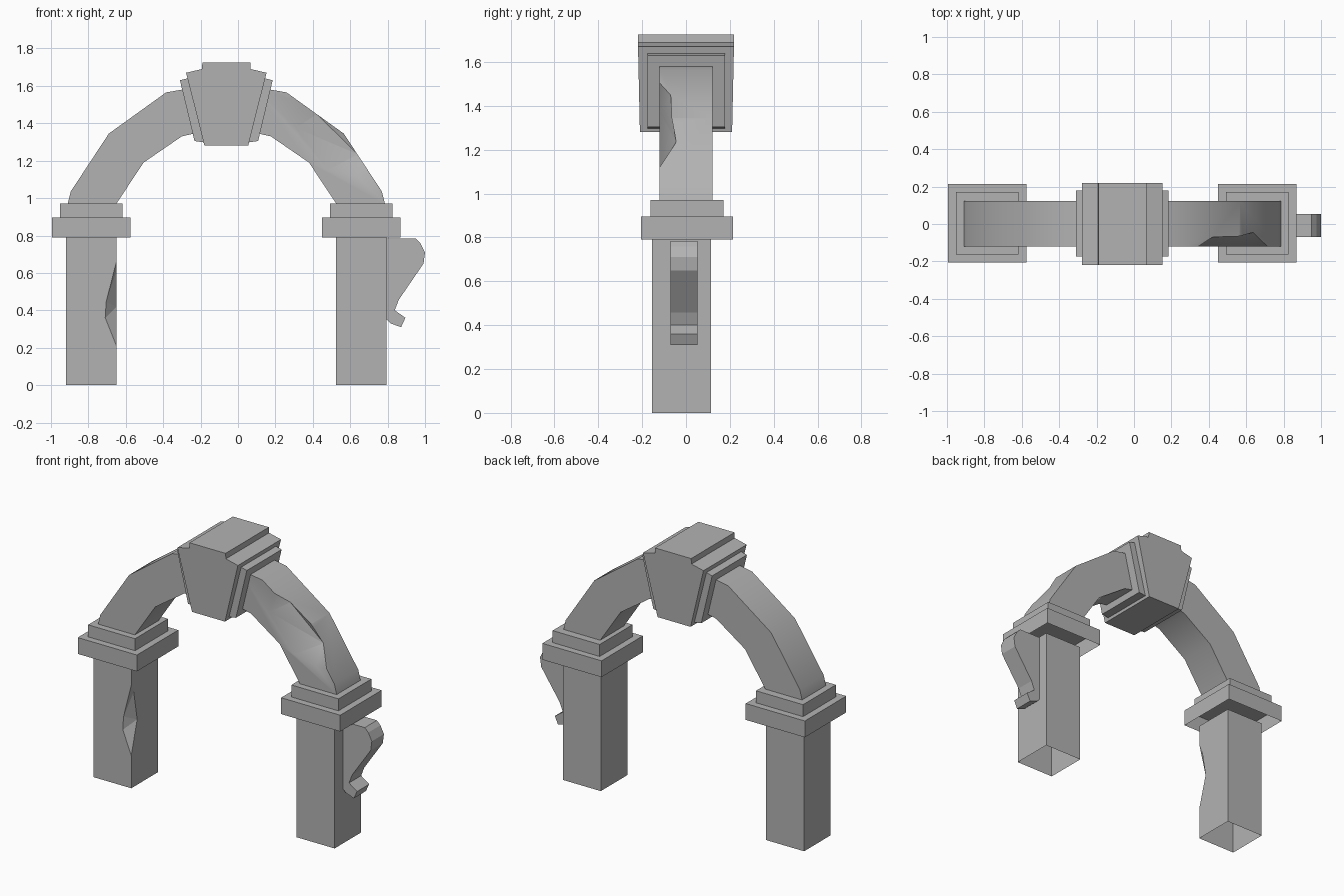
import bpy
import bmesh
from mathutils import Vector

cube = bpy.data.objects.get("Cube")
if cube:
    bpy.data.objects.remove(cube, do_unlink=True)

CX = -0.0625  # symmetry axis of the arch

stone = bpy.data.materials.new("grey_stone")
stone.use_nodes = True
stone.diffuse_color = (0.45, 0.45, 0.45, 1)
bsdf = stone.node_tree.nodes["Principled BSDF"]
bsdf.inputs["Base Color"].default_value = (0.45, 0.45, 0.45, 1)
bsdf.inputs["Roughness"].default_value = 0.9


def finish(name, bm):
    bmesh.ops.recalc_face_normals(bm, faces=bm.faces[:])
    mesh = bpy.data.meshes.new(name)
    bm.to_mesh(mesh)
    bm.free()
    mesh.materials.append(stone)
    obj = bpy.data.objects.new(name, mesh)
    bpy.context.collection.objects.link(obj)
    return obj


def prism(name, outline, y0, y1):
    """Extrude an x-z outline from y0 to y1."""
    bm = bmesh.new()
    face = bm.faces.new([bm.verts.new((x, y0, z)) for x, z in outline])
    new = bmesh.ops.extrude_face_region(bm, geom=[face])["geom"]
    for v in new:
        if isinstance(v, bmesh.types.BMVert):
            v.co.y = y1
    return finish(name, bm)


def box(name, x0, x1, y0, y1, z0, z1):
    return prism(name, [(x0, z0), (x1, z0), (x1, z1), (x0, z1)], y0, y1)


def open_bottom(obj):
    bm = bmesh.new()
    bm.from_mesh(obj.data)
    low = [f for f in bm.faces if f.normal.z < -0.9]
    bmesh.ops.delete(bm, geom=low, context="FACES")
    bm.to_mesh(obj.data)
    bm.free()


def chip(obj, points):
    """Cut a broken corner shaped as the hull of the points."""
    bm = bmesh.new()
    verts = [bm.verts.new(Vector(p)) for p in points]
    result = bmesh.ops.convex_hull(bm, input=verts)
    loose = [v for v in result["geom_interior"] if isinstance(v, bmesh.types.BMVert)]
    bmesh.ops.delete(bm, geom=loose, context="VERTS")
    cutter = finish("chip_cutter", bm)
    cutter.hide_render = True
    mod = obj.modifiers.new("chip", "BOOLEAN")
    mod.operation = "DIFFERENCE"
    mod.solver = "EXACT"
    mod.object = cutter
    bpy.context.view_layer.objects.active = obj
    bpy.ops.object.modifier_apply(modifier=mod.name)
    bpy.data.objects.remove(cutter, do_unlink=True)


# Half arch, as distance from the axis and height
ARCH = [(0.15, 1.595), (0.322, 1.565), (0.628, 1.345), (0.832, 1.035), (0.848, 0.97),
        (0.588, 0.97), (0.442, 1.19), (0.238, 1.33), (0.15, 1.35)]

arches, pillars = {}, {}
for side, s in (("left", 1), ("right", -1)):
    c = CX + s * 0.7225
    pillars[side] = box(side + "_pillar", c - 0.135, c + 0.135, -0.155, 0.115, 0, 0.79)
    # Stepped capital, hollow below
    for part, r, z0, z1 in (("capital_base", 0.21, 0.79, 0.895),
                            ("capital_top", 0.167, 0.895, 0.972)):
        cap = box(f"{side}_{part}", c - r, c + r, 0.005 - r, 0.005 + r, z0, z1)
        open_bottom(cap)
    arches[side] = prism(side + "_arch", [(CX + s * d, z) for d, z in ARCH], -0.12, 0.122)

# Broken edge on the arch
chip(arches["left"], [
    (0.345, -0.12, 1.51), (0.31, -0.12, 1.375), (0.405, -0.12, 1.26),
    (0.48, -0.12, 1.15), (0.64, -0.12, 1.115), (0.715, -0.12, 1.12),
    (0.42, -0.07, 1.45), (0.565, -0.065, 1.345), (0.64, -0.045, 1.235),
    (0.75, -0.35, 1.6)])

# Broken corner on the pillar
chip(pillars["right"], [
    (-0.65, -0.155, 0.66), (-0.705, -0.155, 0.445), (-0.71, -0.155, 0.36),
    (-0.65, -0.155, 0.21), (-0.65, -0.13, 0.61), (-0.65, -0.095, 0.42),
    (-0.55, -0.255, 0.42)])

for p in pillars.values():
    open_bottom(p)
for a in arches.values():
    bpy.ops.object.select_all(action="DESELECT")
    a.select_set(True)
    bpy.context.view_layer.objects.active = a
    bpy.ops.object.shade_smooth_by_angle(angle=0.58)


def mirrored(half):
    return [(CX + d, z) for d, z in half] + [(CX - d, z) for d, z in reversed(half)]


# Keystone with stepped head and narrower side plates
core = prism("keystone", mirrored([(0.117, 1.28), (0.215, 1.67), (0.13, 1.69), (0.128, 1.725)]),
             -0.22, 0.22)
for v in core.data.vertices:
    v.co.y *= 1 - 0.1 * (1.725 - v.co.z)
prism("keystone_side_plates", mirrored([(0.1, 1.295), (0.17, 1.305), (0.248, 1.63), (0.2, 1.642)]),
      -0.175, 0.178)

# Scroll bracket on the outside of the pillar
prism("scroll_bracket", [
    (0.79, 0.785), (0.95, 0.785), (0.975, 0.76), (1.0, 0.71), (0.992, 0.65), (0.86, 0.457),
    (0.838, 0.4), (0.895, 0.36), (0.872, 0.31), (0.815, 0.33), (0.79, 0.355)], -0.07, 0.053)
